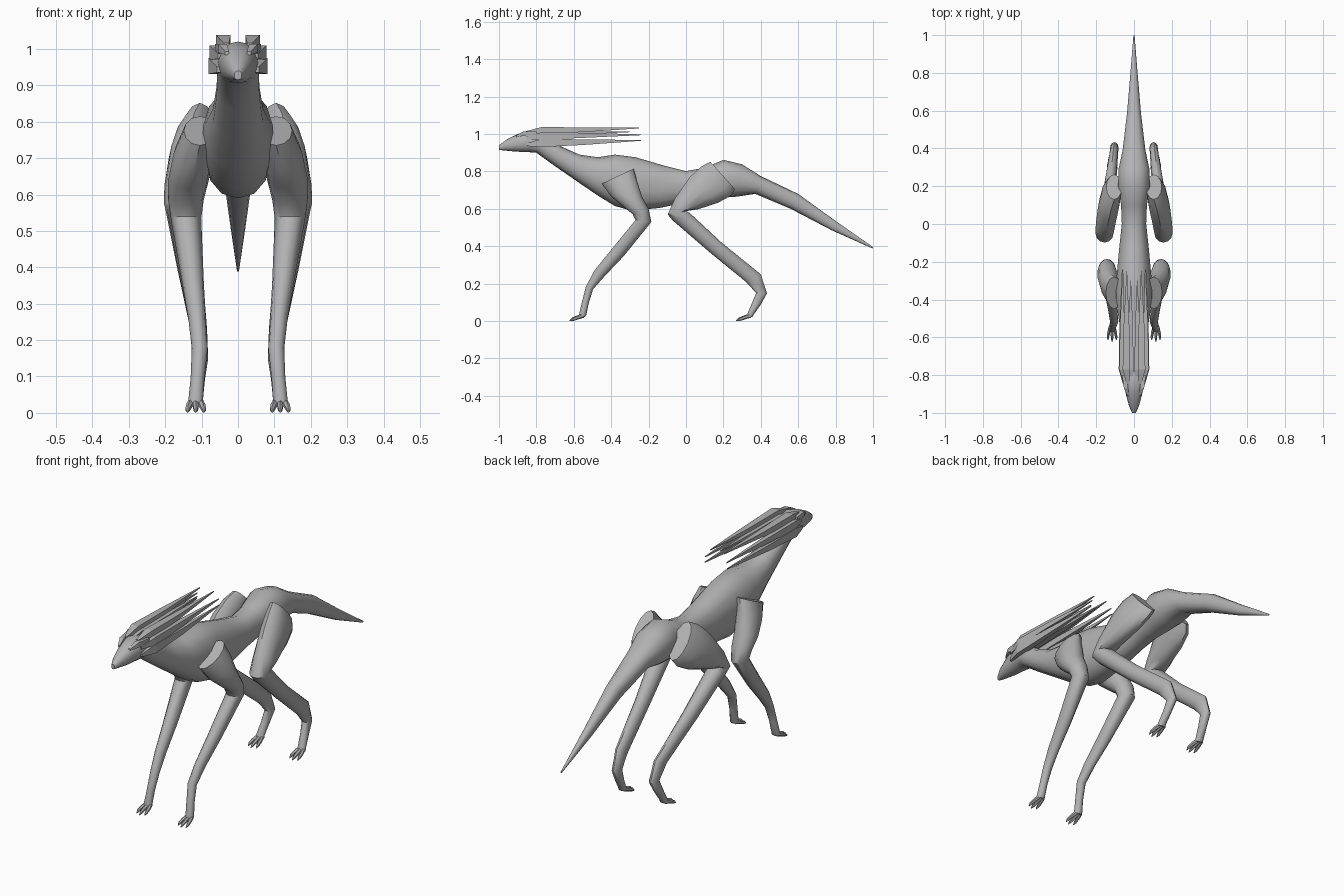
import bpy, bmesh, math
from mathutils import Vector

grey = bpy.data.materials.new("plain_grey")
grey.diffuse_color = (0.45, 0.45, 0.45, 1)


def loft(name, rings, n=12, power=1.0, smooth=True, mirror=False):
    """Skin oval rings: (top y, top z, bottom y, bottom z, centre x, half width)."""
    bm = bmesh.new()
    loops = []
    for y1, z1, y2, z2, cx, w in rings:
        mid = Vector((cx, (y1 + y2) / 2, (z1 + z2) / 2))
        half = Vector((0, (y1 - y2) / 2, (z1 - z2) / 2))
        loop = []
        for i in range(n):
            a = 2 * math.pi * (i + (0 if n > 4 else 0.5)) / n
            c, s = (math.copysign(abs(f) ** power, f) for f in (math.cos(a), math.sin(a)))
            loop.append(bm.verts.new(mid + half * c + Vector((w * s, 0, 0))))
        loops.append(loop)
    for a, b in zip(loops, loops[1:]):
        for i in range(n):
            j = (i + 1) % n
            bm.faces.new((a[i], a[j], b[j], b[i]))
    bm.faces.new(loops[0])
    bm.faces.new(loops[-1])
    bmesh.ops.recalc_face_normals(bm, faces=bm.faces)
    me = bpy.data.meshes.new(name)
    bm.to_mesh(me)
    bm.free()
    me.materials.append(grey)
    ob = bpy.data.objects.new(name, me)
    bpy.context.collection.objects.link(ob)
    if mirror:
        m = ob.modifiers.new("mirror", 'MIRROR')
        m.use_mirror_merge = False
    if smooth:
        bpy.ops.object.select_all(action='DESELECT')
        ob.select_set(True)
        bpy.context.view_layer.objects.active = ob
        bpy.ops.object.shade_smooth_by_angle(angle=math.radians(40))
    return ob


# Head, neck, torso and tail in one skin
loft("body", [
    (-1.0, 0.94, -1.0, 0.915, 0, 0.010),
    (-0.96, 0.97, -0.97, 0.912, 0, 0.026),
    (-0.90, 1.0, -0.91, 0.906, 0, 0.043),
    (-0.84, 1.02, -0.84, 0.903, 0, 0.054),
    (-0.76, 1.0, -0.80, 0.900, 0, 0.058),
    (-0.67, 0.935, -0.71, 0.835, 0, 0.060),
    (-0.57, 0.89, -0.58, 0.745, 0, 0.070),
    (-0.47, 0.876, -0.47, 0.67, 0, 0.088),
    (-0.38, 0.89, -0.38, 0.615, 0, 0.098),
    (-0.27, 0.876, -0.29, 0.59, 0, 0.094),
    (-0.12, 0.832, -0.14, 0.605, 0, 0.080),
    (0.0, 0.802, 0.0, 0.635, 0, 0.066),
    (0.10, 0.82, 0.10, 0.655, 0, 0.070),
    (0.20, 0.862, 0.20, 0.66, 0, 0.086),
    (0.30, 0.838, 0.27, 0.665, 0, 0.084),
    (0.40, 0.775, 0.37, 0.68, 0, 0.062),
    (0.60, 0.68, 0.56, 0.60, 0, 0.038),
    (0.80, 0.535, 0.78, 0.485, 0, 0.020),
    (1.0, 0.396, 0.997, 0.388, 0, 0.003),
], n=14, power=0.88)

# Front legs, shoulder to foot
loft("front_leg", [
    (-0.45, 0.735, -0.28, 0.815, 0.105, 0.044),
    (-0.40, 0.665, -0.265, 0.76, 0.122, 0.055),
    (-0.34, 0.615, -0.235, 0.665, 0.136, 0.056),
    (-0.285, 0.572, -0.20, 0.60, 0.143, 0.049),
    (-0.27, 0.54, -0.185, 0.53, 0.143, 0.042),
    (-0.405, 0.375, -0.335, 0.345, 0.124, 0.030),
    (-0.49, 0.27, -0.435, 0.24, 0.112, 0.024),
    (-0.535, 0.185, -0.497, 0.17, 0.105, 0.022),
    (-0.557, 0.10, -0.52, 0.095, 0.111, 0.019),
    (-0.57, 0.042, -0.532, 0.036, 0.116, 0.020),
    (-0.572, 0.026, -0.54, 0.022, 0.116, 0.022),
], mirror=True)

# Hind legs, hip to foot
loft("hind_leg", [
    (0.13, 0.852, 0.262, 0.705, 0.105, 0.042),
    (0.08, 0.825, 0.24, 0.67, 0.120, 0.052),
    (0.02, 0.77, 0.17, 0.632, 0.134, 0.056),
    (-0.06, 0.655, 0.065, 0.598, 0.150, 0.052),
    (-0.098, 0.57, 0.0, 0.588, 0.156, 0.048),
    (-0.07, 0.537, 0.02, 0.578, 0.154, 0.045),
    (0.13, 0.365, 0.19, 0.42, 0.132, 0.034),
    (0.32, 0.21, 0.40, 0.25, 0.108, 0.023),
    (0.375, 0.15, 0.433, 0.148, 0.104, 0.022),
    (0.352, 0.095, 0.398, 0.085, 0.110, 0.019),
    (0.33, 0.044, 0.362, 0.034, 0.116, 0.020),
    (0.325, 0.026, 0.355, 0.022, 0.116, 0.022),
], mirror=True)

# Three hooked toes on each foot
for part, foot_y in (("front_toe", -0.55), ("hind_toe", 0.342)):
    for k in (-1, 0, 1):
        reach = 0.07 if k == 0 else 0.06
        x = 0.116
        loft(f"{part}_{k + 2}", [
            (foot_y, 0.042, foot_y + 0.005, 0.018, x + k * 0.011, 0.009),
            (foot_y - reach * 0.45, 0.030, foot_y - reach * 0.4, 0.010, x + k * 0.018, 0.009),
            (foot_y - reach * 0.85, 0.019, foot_y - reach * 0.8, 0.002, x + k * 0.022, 0.007),
            (foot_y - reach * 1.05, 0.005, foot_y - reach * 1.05, 0.0, x + k * 0.022, 0.002),
        ], n=6, mirror=True)

# Swept back crest spikes: root x, root z, half width, half height, tip z, tip y
q = math.sqrt(2)
for i, (x, z, w, h, tz, ty) in enumerate([
        (0.040, 1.020, 0.020, 0.018, 1.032, -0.25),
        (0.062, 0.990, 0.016, 0.020, 0.996, -0.24),
        (0.066, 0.953, 0.015, 0.022, 0.966, -0.24),
        (0.018, 1.005, 0.016, 0.012, 1.012, -0.30)]):
    loft(f"crest_spike_{i + 1}", [
        (-0.85, z - 0.01 + h * 0.5, -0.85, z - 0.01 - h * 0.5, x * 0.8, w * 0.5),
        (-0.77, z + h * q, -0.77, z - h * q, x, w * q),
        (-0.55, z + h * 1.1, -0.55, z - h * 0.8, x, w * 1.1),
        (ty, tz + 0.003, ty, tz - 0.003, x * 0.95, 0.002),
    ], n=4, smooth=False, mirror=True)

# Brow ridges over the eyes
loft("brow_ridge", [
    (-0.91, 0.995, -0.91, 0.982, 0.030, 0.008),
    (-0.87, 1.018, -0.87, 0.985, 0.042, 0.016),
    (-0.80, 1.020, -0.80, 0.975, 0.052, 0.016),
], n=4, smooth=False, mirror=True)
